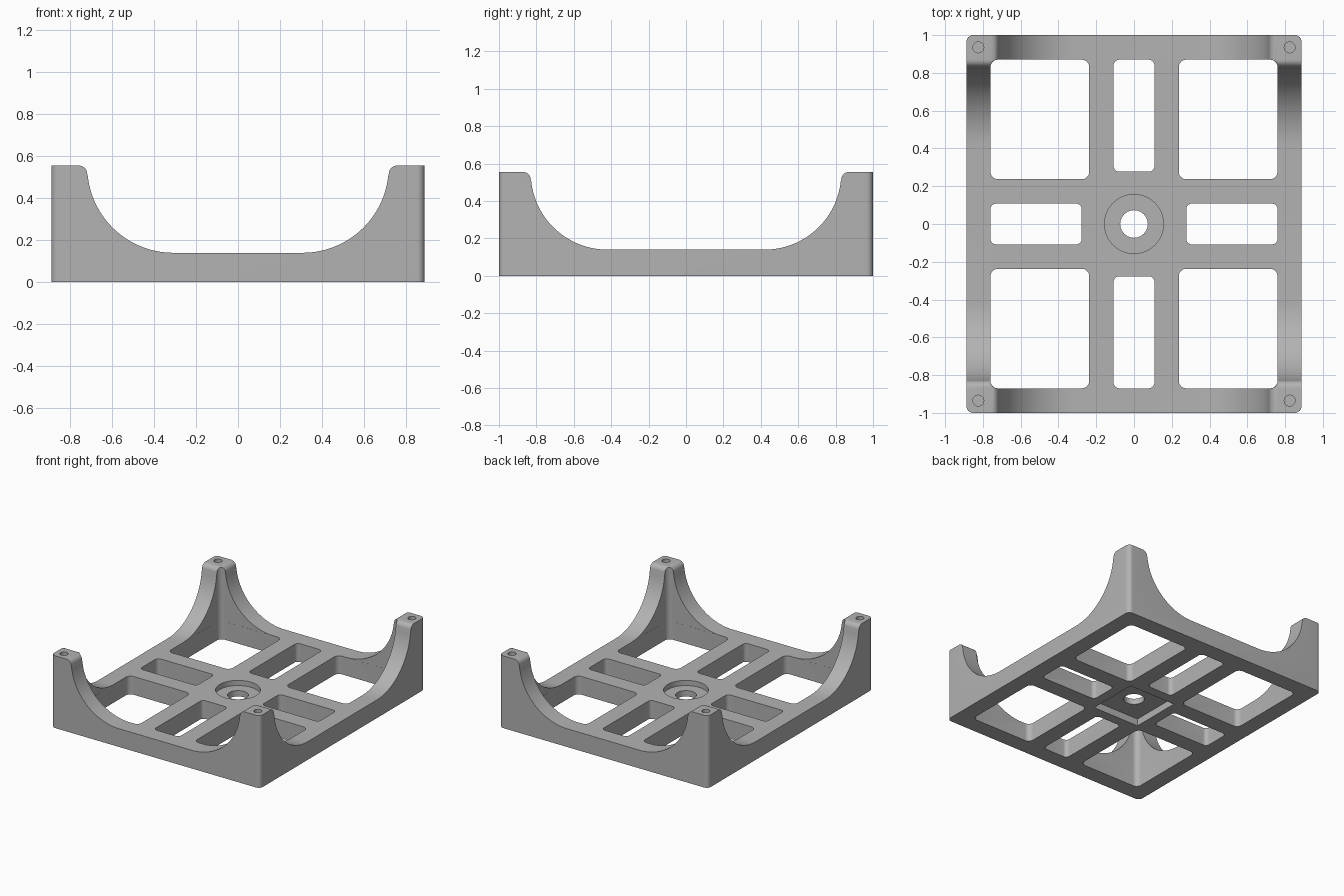
import bpy, bmesh, math

if "Cube" in bpy.data.objects:
    bpy.data.objects.remove(bpy.data.objects["Cube"])

HX, HY, TOP, FLOOR = 0.887, 1.0, 0.555, 0.14   # half width, half depth, post height, plate height
IX, IY = 0.76, 0.87                            # inner faces of the walls

grey = bpy.data.materials.new("grey_plastic")
grey.diffuse_color = (0.45, 0.45, 0.45, 1)
grey.use_nodes = True
grey.node_tree.nodes["Principled BSDF"].inputs["Base Color"].default_value = grey.diffuse_color


def prism(name, points, lo, hi, place=lambda u, v, w: (u, v, w)):
    """Extrude a 2D outline from lo to hi, with axes ordered by place."""
    bm = bmesh.new()
    bottom = [bm.verts.new(place(u, v, lo)) for u, v in points]
    top = [bm.verts.new(place(u, v, hi)) for u, v in points]
    bm.faces.new(bottom)
    bm.faces.new(top)
    n = len(points)
    for i in range(n):
        j = (i + 1) % n
        bm.faces.new((bottom[i], bottom[j], top[j], top[i]))
    bmesh.ops.recalc_face_normals(bm, faces=bm.faces)
    mesh = bpy.data.meshes.new(name)
    bm.to_mesh(mesh)
    bm.free()
    ob = bpy.data.objects.new(name, mesh)
    bpy.context.collection.objects.link(ob)
    return ob


def arc(cx, cy, r, a0, a1, n):
    return [(cx + r * math.cos(math.radians(a0 + (a1 - a0) * i / n)),
             cy + r * math.sin(math.radians(a0 + (a1 - a0) * i / n))) for i in range(n + 1)]


def rounded(x0, x1, y0, y1, r=0.04):
    return (arc(x1 - r, y1 - r, r, 0, 90, 8) + arc(x0 + r, y1 - r, r, 90, 180, 8)
            + arc(x0 + r, y0 + r, r, 180, 270, 8) + arc(x1 - r, y0 + r, r, 270, 360, 8))


def circle(x, y, r, n):
    return arc(x, y, r, 0, 360, n)[:-1]


def cut(cutter):
    mod = frame.modifiers.new("cut", 'BOOLEAN')
    mod.operation, mod.solver, mod.object = 'DIFFERENCE', 'EXACT', cutter
    bpy.context.view_layer.objects.active = frame
    bpy.ops.object.modifier_apply(modifier=mod.name)
    bpy.data.objects.remove(cutter)


def scoop(edge):
    """Wall cut-out: rounded post tops, then concave sweeps down to a flat sill."""
    r, f = 0.41, 0.04
    half = [(edge + f, 0.7)] + arc(edge + f, TOP - f, f, 90, 180, 8)
    sweep = arc(edge - r, FLOOR + r, r, -6, -90, 28)
    sweep[-1] = (edge - r, FLOOR)
    half += sweep
    return half + [(-u, v) for u, v in reversed(half)]


# Outer block
frame = prism("battery_tray_frame", rounded(-HX, HX, -HY, HY, 0.035), 0, TOP)
frame.data.materials.append(grey)

# Inner cavity and the two pairs of wall scoops
e = 0.0005
cut(prism("cavity", rounded(-IX - e, IX + e, -IY - e, IY + e), FLOOR, 0.8))
cut(prism("front_scoop", scoop(0.717), -1.2, 1.2, lambda u, v, w: (u, w, v)))
cut(prism("side_scoop", scoop(0.83), -1.2, 1.2, lambda u, v, w: (w, u, v)))

# Floor windows: four large corners, four slots
for s in (-1, 1):
    for t in (-1, 1):
        xs, ys = sorted((s * 0.237, s * IX)), sorted((t * 0.237, t * IY))
        cut(prism("corner_window", rounded(*xs, *ys), -0.1, 0.2))
    cut(prism("long_slot", rounded(-0.108, 0.108, *sorted((s * 0.277, s * IY)), 0.03), -0.1, 0.2))
    cut(prism("cross_slot", rounded(*sorted((s * 0.277, s * IX)), -0.108, 0.108, 0.03), -0.1, 0.2))

# Centre: round recess above, square pocket below, through hole
cut(prism("round_recess", circle(0, 0, 0.156, 64), 0.1, 0.3))
cut(prism("square_pocket", [(-0.2, -0.2), (0.2, -0.2), (0.2, 0.2), (-0.2, 0.2)], -0.1, 0.055))
cut(prism("centre_hole", circle(0, 0, 0.073, 48), -0.1, 0.3))

# Blind screw holes in the post tops
for s in (-1, 1):
    for t in (-1, 1):
        cut(prism("screw_hole", circle(s * 0.824, t * 0.935, 0.029, 24), 0.4, 0.8))

# Smooth curves, sharp edges
bpy.ops.object.select_all(action='DESELECT')
frame.select_set(True)
bpy.context.view_layer.objects.active = frame
bpy.ops.object.shade_smooth_by_angle(angle=math.radians(30))
